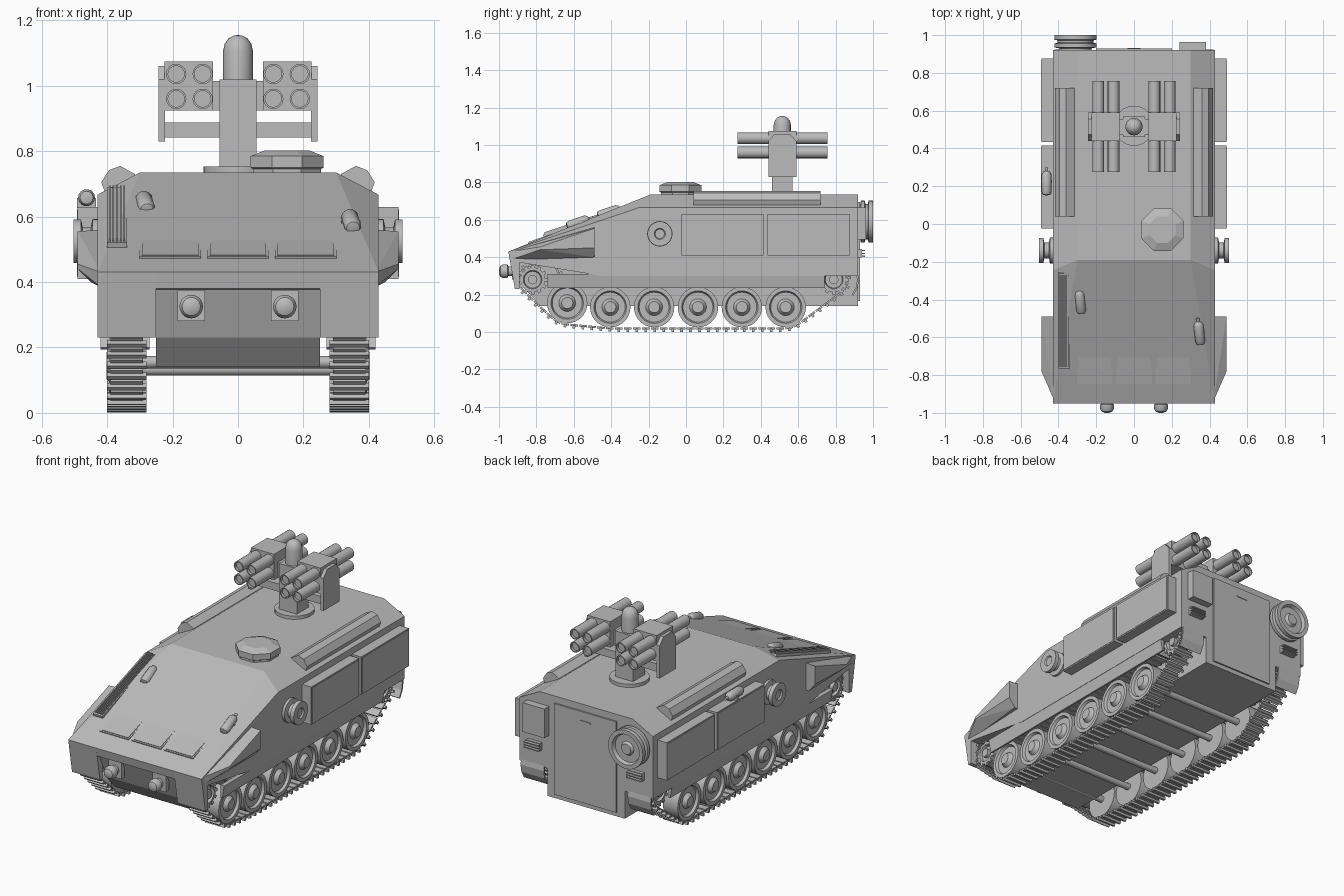
import bpy, bmesh, math
from mathutils import Matrix, Vector

if "Cube" in bpy.data.objects:
    bpy.data.objects.remove(bpy.data.objects["Cube"], do_unlink=True)

GREY = (0.5, 0.5, 0.5, 1)
paint = bpy.data.materials.new("plain_grey")
paint.use_nodes = True
paint.diffuse_color = GREY
paint.node_tree.nodes["Principled BSDF"].inputs["Base Color"].default_value = GREY


def finish(name, bm, mirror=False, matrix=None, smooth=False):
    """Turn a bmesh into a named, painted object, optionally mirrored in x."""
    if matrix:
        bm.transform(matrix)
    bmesh.ops.recalc_face_normals(bm, faces=bm.faces)
    if smooth:
        for f in bm.faces:
            f.smooth = True
        for e in bm.edges:
            e.smooth = len(e.link_faces) == 2 and e.calc_face_angle(0) < 0.6
    mesh = bpy.data.meshes.new(name)
    bm.to_mesh(mesh)
    bm.free()
    mesh.materials.append(paint)
    ob = bpy.data.objects.new(name, mesh)
    bpy.context.collection.objects.link(ob)
    if mirror:
        ob.modifiers.new("other_side", "MIRROR")
    return ob


def add_box(bm, center, size, frame=Matrix()):
    m = frame @ Matrix.Translation(center) @ Matrix.Diagonal((*size, 1))
    bmesh.ops.create_cube(bm, size=1, matrix=m)


def box(name, center, size, **kw):
    bm = bmesh.new()
    add_box(bm, center, size)
    return finish(name, bm, **kw)


def prism(name, axis, pts, lo, hi, **kw):
    """Extrude a 2D outline along x (outline in y,z) or y (outline in x,z)."""
    bm = bmesh.new()
    place = (lambda a, b, t: (t, a, b)) if axis == "x" else (lambda a, b, t: (a, t, b))
    face = bm.faces.new([bm.verts.new(place(a, b, lo)) for a, b in pts])
    out = bmesh.ops.extrude_face_region(bm, geom=[face])["geom"]
    bmesh.ops.translate(bm, vec=place(0, 0, hi - lo),
                        verts=[v for v in out if isinstance(v, bmesh.types.BMVert)])
    return finish(name, bm, **kw)


def solid(name, pts, **kw):
    """Convex solid through the given corners."""
    bm = bmesh.new()
    for p in pts:
        bm.verts.new(p)
    bmesh.ops.convex_hull(bm, input=bm.verts)
    bmesh.ops.dissolve_limit(bm, angle_limit=0.02, verts=bm.verts, edges=bm.edges)
    return finish(name, bm, **kw)


def lathe(name, axis, center, prof, n=24, turn=0.0, **kw):
    """Turn a (radius, distance) profile round an axis."""
    bm = bmesh.new()
    rings = []
    for r, t in prof:
        ring = []
        for i in range(n):
            a = turn + math.tau * i / n
            c, s = r * math.cos(a), r * math.sin(a)
            p = {"x": (t, c, s), "y": (c, t, s), "z": (c, s, t)}[axis]
            ring.append(bm.verts.new(Vector(center) + Vector(p)))
        rings.append(ring)
    for a, b in zip(rings, rings[1:]):
        for i in range(n):
            j = (i + 1) % n
            bm.faces.new((a[i], a[j], b[j], b[i]))
    bmesh.ops.remove_doubles(bm, verts=bm.verts, dist=1e-5)
    kw.setdefault("smooth", True)
    return finish(name, bm, **kw)


def glacis(x, y, spin=0.0):
    """Frame lying on the sloping front plate."""
    slope = 0.336
    return (Matrix.Translation((x, y, 0.43 + slope * (y + 0.95)))
            @ Matrix.Rotation(math.atan(slope), 4, "X") @ Matrix.Rotation(spin, 4, "Z"))


# Hull: upper body, lower tub, nose apron and side skirts
body = [(-0.95, 0.43, 0.43), (-0.245, 0.667, 0.43), (-0.19, 0.735, 0.3), (0.92, 0.735, 0.3),
        (0.92, 0.667, 0.43), (0.92, 0.30, 0.43), (-0.45, 0.30, 0.43), (-0.94, 0.38, 0.43)]
solid("upper_hull", [(s * x, y, z) for y, z, x in body for s in (-1, 1)])
prism("lower_hull", "x", [(-0.92, 0.38), (-0.86, 0.23), (-0.78, 0.14), (0.92, 0.14),
                          (0.92, 0.4), (-0.5, 0.4)], -0.25, 0.25)
prism("nose_apron", "x", [(-0.95, 0.43), (-0.915, 0.23), (-0.89, 0.23), (-0.89, 0.42)],
      0.25, 0.43, mirror=True)
prism("side_skirt", "y", [(0.43, 0.31), (0.415, 0.235), (0.405, 0.235), (0.405, 0.31)],
      -0.74, 0.74, mirror=True)
solid("front_fender", [(0.42, -0.49, 0.56), (0.42, -0.49, 0.4), (0.42, -0.94, 0.385),
                       (0.42, -0.94, 0.43), (0.49, -0.49, 0.555), (0.49, -0.49, 0.45),
                       (0.45, -0.49, 0.4), (0.49, -0.78, 0.455), (0.49, -0.78, 0.44)], mirror=True)
arc = [math.radians(d) for d in range(-40, 61, 20)]
flap = [(0.79 + r * math.cos(a), 0.28 + r * math.sin(a))
        for r, angles in ((0.135, arc), (0.125, arc[::-1])) for a in angles]
prism("rear_mudguard", "x", flap, 0.27, 0.42, mirror=True)

# Running gear
wheels = [(-0.635, 0.155)] + [(-0.405 + 0.2345 * i, 0.133) for i in range(5)]
sprockets = [(-0.82, 0.28), (0.79, 0.28)]
for y, z in wheels:
    lathe("road_wheel", "x", (0, y, z),
          [(0, 0.30), (0.108, 0.30), (0.108, 0.395), (0.087, 0.395), (0.08, 0.38), (0.045, 0.38),
           (0.035, 0.395), (0.03, 0.402), (0, 0.402)], n=28, mirror=True)
    lathe("axle", "x", (0, y, z), [(0, -0.31), (0.019, -0.31), (0.019, 0.31), (0, 0.31)], n=12)
for y, z in sprockets:
    lathe("sprocket", "x", (0, y, z),
          [(0, 0.31), (0.066, 0.31), (0.066, 0.385), (0.05, 0.385), (0.045, 0.37),
           (0.025, 0.37), (0.025, 0.39), (0, 0.39)], n=20, mirror=True)
    bm = bmesh.new()
    for i in range(12):
        add_box(bm, (0.38, 0, 0.068), (0.012, 0.018, 0.024),
                Matrix.Translation((0, y, z)) @ Matrix.Rotation(math.tau * i / 12, 4, "X"))
    finish("sprocket_teeth", bm, mirror=True)


def track_path(count):
    """Evenly spaced points on the belt round all the wheels."""
    circles = [(y, z, 0.114) for y, z in wheels] + [(y, z, 0.078) for y, z in sprockets]
    pts = sorted((y + r * math.cos(math.tau * k / 48), z + r * math.sin(math.tau * k / 48))
                 for y, z, r in circles for k in range(48))

    def chain(seq):
        h = []
        for p in seq:
            while len(h) > 1 and ((h[-1][0] - h[-2][0]) * (p[1] - h[-2][1])
                                  <= (h[-1][1] - h[-2][1]) * (p[0] - h[-2][0])):
                h.pop()
            h.append(p)
        return h[:-1]
    loop = [Vector(p) for p in chain(pts) + chain(pts[::-1])]
    segs = list(zip(loop, loop[1:] + loop[:1]))
    step = sum((b - a).length for a, b in segs) / count
    out, need = [], 0.0
    for a, b in segs:
        length = (b - a).length
        while need < length:
            out.append(a.lerp(b, need / length))
            need += step
        need -= length
    for p in out:  # upper run rests on the road wheels
        if p.y > 0.26 and -0.7 < p.x < 0.68:
            p.y = 0.265
    return out


path = track_path(80)
bm = bmesh.new()
for p, q in zip(path, path[1:] + path[:1]):
    d, mid = q - p, (p + q) / 2
    frame = Matrix.Translation((0.34, mid.x, mid.y)) @ Matrix.Rotation(math.atan2(d.y, d.x), 4, "X")
    add_box(bm, (0, 0, 0), (0.1, d.length * 0.85, 0.011), frame)
    add_box(bm, (0, 0, -0.009), (0.122, 0.014, 0.018), frame)
finish("track", bm, mirror=True)

# Side equipment
for y in (0.195, 0.655):
    box("side_bin", (0.455, y, 0.52), (0.07, 0.44, 0.22), mirror=True)
    box("bin_panel", (0.49, y, 0.52), (0.004, 0.425, 0.205), mirror=True)
lathe("side_hub", "x", (0, -0.14, 0.525),
      [(0, 0.42), (0.068, 0.42), (0.068, 0.445), (0.042, 0.45), (0.042, 0.475), (0.066, 0.48),
       (0.066, 0.503), (0.03, 0.503), (0.025, 0.495), (0, 0.495)], mirror=True)
prism("roof_stowage", "y", [(0.31, 0.715), (0.315, 0.73), (0.36, 0.755), (0.395, 0.742),
                            (0.418, 0.705), (0.405, 0.67)], 0.04, 0.72, mirror=True)

# Front plate fittings
for x in (-0.207, 0, 0.207):
    m = glacis(x, -0.755)
    box("hatch_panel", (0, 0, 0.004), (0.188, 0.184, 0.016), matrix=m)
    box("hatch_panel_inner", (0, 0, 0.012), (0.172, 0.168, 0.006), matrix=m)
lathe("driver_hatch", "z", (0, 0, 0), [(0, -0.01), (0.102, -0.01), (0.102, 0.012), (0.09, 0.018),
                                       (0, 0.018)], n=32, matrix=glacis(0.155, -0.34))
box("periscope", (0, 0, 0.01), (0.15, 0.03, 0.035), matrix=glacis(0.155, -0.447))
box("exhaust_grille", (0, 0, 0.012), (0.062, 0.53, 0.03), matrix=glacis(-0.37, -0.505))
for i in range(5):
    box("grille_bar", (-0.022 + i * 0.011, 0, 0.03), (0.005, 0.51, 0.012),
        matrix=glacis(-0.37, -0.505))

# Fire bottles
BOTTLE = [(0, -0.075), (0.02, -0.07), (0.026, -0.055), (0.026, 0.035), (0.018, 0.05),
          (0.009, 0.055), (0.009, 0.075), (0, 0.075)]
for m in (glacis(-0.285, -0.395, 0.1), glacis(0.345, -0.56, 0.1),
          Matrix.Translation((-0.463, 0.225, 0.63))):
    lathe("fire_bottle", "y", (0, 0, 0.028), BOTTLE, n=14, matrix=m)
    box("bottle_bracket", (0, 0, 0.012), (0.058, 0.015, 0.03), matrix=m)

# Headlights
box("headlight_plate", (0.143, -0.915, 0.328), (0.085, 0.03, 0.095), mirror=True)
lathe("headlight", "y", (0.143, 0, 0.325), [(0, -0.9), (0.026, -0.9), (0.026, -0.95), (0.036, -0.955),
      (0.036, -0.98), (0.028, -0.993), (0.012, -1.0), (0, -1.0)], n=20, mirror=True)

# Rear fittings
box("rear_door", (0, 0.922, 0.43), (0.4, 0.014, 0.53))
box("door_handle", (0.0, 0.93, 0.64), (0.07, 0.006, 0.008))
lathe("spare_wheel", "y", (-0.31, 0, 0.59), [(0, 0.91), (0.085, 0.91), (0.085, 0.93), (0.112, 0.935),
      (0.112, 0.955), (0.095, 0.96), (0.095, 0.972), (0.112, 0.976), (0.112, 1.0), (0.088, 1.0),
      (0.08, 0.98), (0.04, 0.98), (0.03, 0.995), (0, 0.995)], n=28)
box("rear_locker", (0.31, 0.94, 0.58), (0.14, 0.045, 0.17))
box("rear_light_base", (0.33, 0.925, 0.42), (0.09, 0.03, 0.045), mirror=True)
for z in (0.405, 0.42, 0.435):
    box("rear_light_guard", (0.33, 0.945, z), (0.095, 0.025, 0.006), mirror=True)

# Roof cupola
lathe("cupola", "z", (0.15, -0.03, 0), [(0, 0.72), (0.112, 0.72), (0.112, 0.745), (0.121, 0.75),
      (0.121, 0.785), (0.075, 0.802), (0, 0.802)], n=8, turn=math.pi / 8, smooth=False)

# Launcher mount
lathe("turret_ring", "z", (0, 0.52, 0), [(0, 0.72), (0.106, 0.72), (0.106, 0.754), (0, 0.754)], n=28)
box("mast", (0, 0.515, 0.885), (0.114, 0.11, 0.27))
lathe("sensor_dome", "z", (0, 0.515, 0), [(0, 1.0), (0.046, 1.0), (0.046, 1.105), (0.041, 1.128),
      (0.028, 1.146), (0.012, 1.154), (0, 1.155)], n=16)
box("cross_arm", (0, 0.515, 0.865), (0.47, 0.07, 0.045))
prism("launcher_bracket", "x", [(0.44, 0.83), (0.59, 0.83), (0.59, 1.02), (0.555, 1.06),
                                (0.475, 1.06), (0.44, 1.02)], 0.223, 0.243, mirror=True)
box("launcher_block", (0.15, 0.515, 1.0), (0.148, 0.15, 0.15), mirror=True)
box("launcher_link", (0.067, 0.515, 0.97), (0.03, 0.08, 0.09), mirror=True)
for x in (0.108, 0.189):
    for z in (0.96, 1.036):
        lathe("launch_tube", "y", (x, 0, z), [(0, 0.29), (0.025, 0.29), (0.025, 0.275), (0.031, 0.275),
              (0.031, 0.757), (0.025, 0.757), (0.025, 0.742), (0, 0.742)], n=16, mirror=True)
